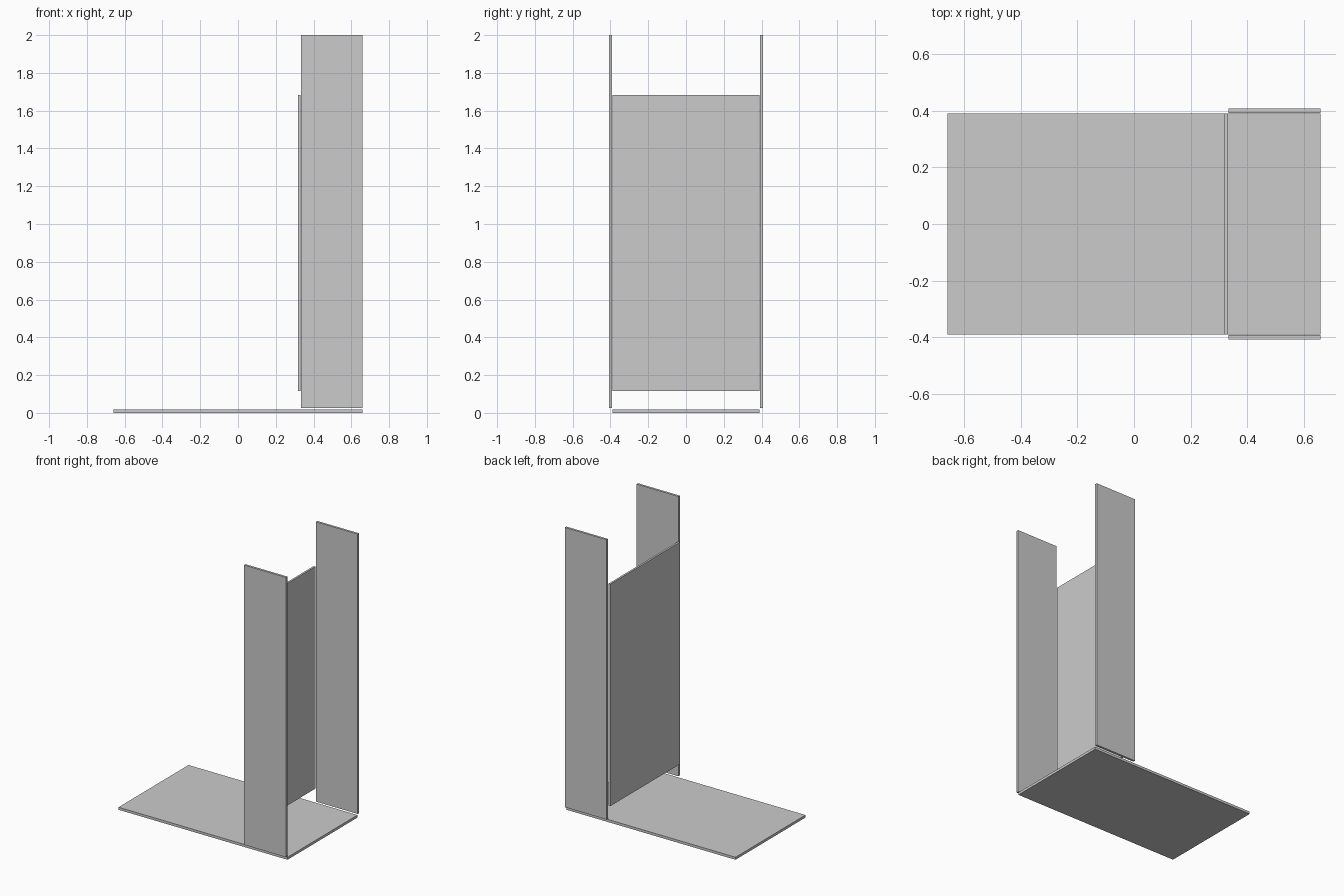
import bpy
import bmesh
from mathutils import Vector

default_cube = bpy.data.objects.get("Cube")
if default_cube:
    bpy.data.objects.remove(default_cube, do_unlink=True)

# One plain grey for every panel
GREY = (0.6, 0.6, 0.6, 1.0)
grey = bpy.data.materials.new("grey_panel")
grey.use_nodes = True
grey.diffuse_color = GREY
grey.node_tree.nodes["Principled BSDF"].inputs["Base Color"].default_value = GREY


def panel(name, low, high):
    """Flat rectangular board between two opposite corners."""
    low, high = Vector(low), Vector(high)
    mesh = bpy.data.meshes.new(name)
    bm = bmesh.new()
    bmesh.ops.create_cube(bm, size=1)
    bmesh.ops.scale(bm, vec=high - low, verts=bm.verts)
    bmesh.ops.translate(bm, vec=(low + high) / 2, verts=bm.verts)
    bm.to_mesh(mesh)
    bm.free()
    mesh.materials.append(grey)
    obj = bpy.data.objects.new(name, mesh)
    bpy.context.collection.objects.link(obj)
    return obj


half_length = 0.66   # base reach along x
half_width = 0.39    # base reach along y
side_outer = 0.408   # outer face of the side panels
side_start = 0.334   # edge of the side panels next to the upright board

# Base board lying on the ground
panel("base_board", (-half_length, -half_width, 0), (half_length, half_width, 0.018))

# Upright board across the gap between the side panels
panel("upright_board", (0.318, -half_width, 0.117), (0.332, half_width, 1.684))

# Tall side panels
panel("front_side_panel", (side_start, -side_outer, 0.025), (half_length, -half_width - 0.002, 2))
panel("back_side_panel", (side_start, half_width + 0.002, 0.025), (half_length, side_outer, 2))
